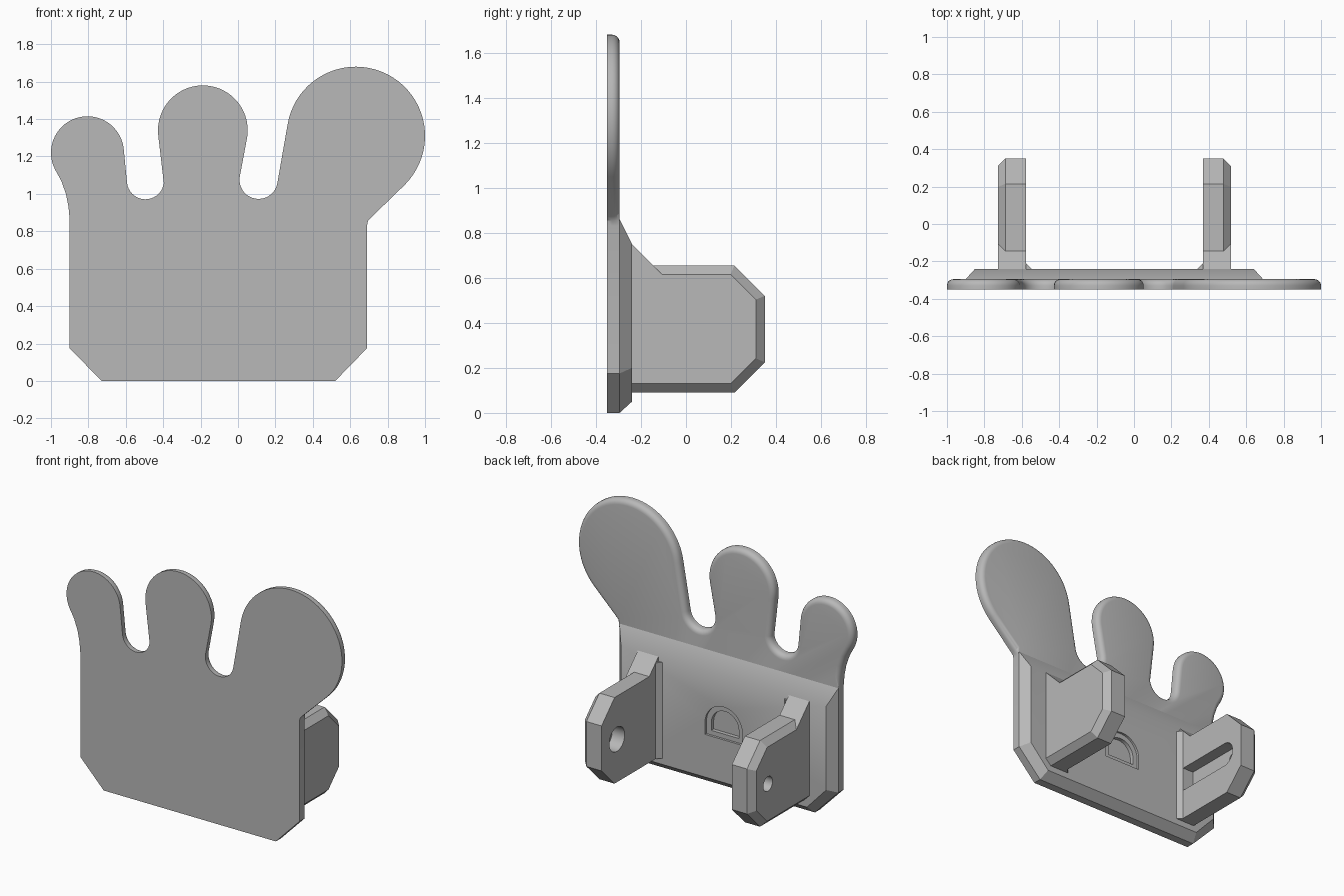
import bpy
import bmesh
from math import cos, sin, radians
from mathutils import Vector

if "Cube" in bpy.data.objects:
    bpy.data.objects.remove(bpy.data.objects["Cube"], do_unlink=True)

grey = bpy.data.materials.new("plain grey")
grey.use_nodes = True
GREY = (0.48, 0.48, 0.48, 1)
grey.diffuse_color = GREY
grey.node_tree.nodes["Principled BSDF"].inputs["Base Color"].default_value = GREY


def loft(name, rings):
    """Solid skinned through rings of equal length, capped at both ends."""
    bm = bmesh.new()
    loops = [[bm.verts.new(p) for p in ring] for ring in rings]
    n = len(loops[0])
    for a, b in zip(loops, loops[1:]):
        for i in range(n):
            j = (i + 1) % n
            bm.faces.new((a[i], a[j], b[j], b[i]))
    bm.faces.new(loops[0])
    bm.faces.new(loops[-1])
    bmesh.ops.recalc_face_normals(bm, faces=bm.faces)
    mesh = bpy.data.meshes.new(name)
    bm.to_mesh(mesh)
    bm.free()
    mesh.materials.append(grey)
    obj = bpy.data.objects.new(name, mesh)
    bpy.context.collection.objects.link(obj)
    return obj


def ring_y(points, y):
    return [(x, y, z) for x, z in points]


def ring_x(points, x):
    return [(x, y, z) for y, z in points]


def arc(cx, cz, r, start, end, steps=28):
    angles = [radians(start + (end - start) * i / steps) for i in range(steps + 1)]
    return [(cx + r * cos(a), cz + r * sin(a)) for a in angles]


def activate(obj):
    bpy.ops.object.select_all(action="DESELECT")
    obj.select_set(True)
    bpy.context.view_layer.objects.active = obj


def cut(target, cutter):
    cutter.hide_render = True
    mod = target.modifiers.new("cut", "BOOLEAN")
    mod.operation = "DIFFERENCE"
    mod.solver = "EXACT"
    mod.object = cutter
    activate(target)
    bpy.ops.object.modifier_apply(modifier=mod.name)
    bpy.data.objects.remove(cutter, do_unlink=True)


def smooth(obj):
    activate(obj)
    bpy.ops.object.shade_smooth_by_angle(angle=radians(30))


# Front plate: three rounded lobes above a body with clipped lower corners
FRONT, MID, BACK = -0.35, -0.295, -0.24
SHOULDER = 0.86
body = [(0.69, 0.175), (0.52, 0), (-0.73, 0), (-0.9, 0.175)]
outline = (
    body
    + [(-0.9, SHOULDER), (-0.906, 0.93), (-0.92, 1.0), (-0.945, 1.07)]
    + arc(-0.805, 1.22, 0.195, 210, 7)
    + arc(-0.495, 1.07, 0.099, 187, 353, 18)
    + arc(-0.188, 1.34, 0.24, 187, -9)
    + arc(0.11, 1.075, 0.102, 171, 351, 18)
    + arc(0.63, 1.31, 0.37, 171, -45, 40)
    + [(0.71, 0.872), (0.695, 0.855), (0.69, 0.83)]
)


def inset(points, d):
    """Move the points above the shoulder inward (outline runs clockwise)."""
    result = []
    for i, p in enumerate(points):
        p = Vector(p)
        if p.y > SHOULDER + 0.01:
            t = (Vector(points[(i + 1) % len(points)]) - Vector(points[i - 1])).normalized()
            p = p + d * Vector((t.y, -t.x))
        result.append(tuple(p))
    return result


FILLET = 0.034
rings = [ring_y(outline, FRONT)]
for k in range(6):
    a = radians(18 * k)
    rings.append(ring_y(inset(outline, FILLET * (1 - cos(a))), MID - FILLET * (1 - sin(a))))
plate = loft("front_plate", rings)
smooth(plate)

# Chamfered backing block
base = body + [(-0.9, SHOULDER), (0.69, SHOULDER)]
raised = [(0.64, 0.2), (0.5, 0.05), (-0.71, 0.05), (-0.85, 0.2), (-0.85, 0.75), (0.64, 0.75)]
block = loft("backing_block", [ring_y(base, MID), ring_y(raised, BACK)])

# Arched recess in the middle of the block, in two steps
CX = -0.105
for r, low, depth in ((0.135, 0.33, 0.015), (0.1, 0.36, 0.04)):
    arch = arc(CX, 0.41, r, 0, 180) + [(CX - r, low), (CX + r, low)]
    cut(block, loft("arch_cutter", [ring_y(arch, BACK - depth), ring_y(arch, BACK + 0.05)]))

# Arms: full profile on the inner side, chamfered on the outer side
full = [(-0.27, 0.78), (-0.145, 0.655), (0.215, 0.655), (0.35, 0.52),
        (0.35, 0.225), (0.215, 0.09), (-0.27, 0.09)]
narrow = [(-0.27, 0.78), (-0.105, 0.615), (0.198, 0.615), (0.31, 0.503),
          (0.31, 0.242), (0.198, 0.13), (-0.27, 0.13)]
HOLE_Y, HOLE_Z = 0.19, 0.372
arms = {}
for name, side in (("left", 1), ("right", -1)):
    inner = CX + side * 0.473
    arm = loft(name + "_arm", [ring_x(full, inner), ring_x(full, inner + side * 0.11),
                               ring_x(narrow, inner + side * 0.15)])
    arms[name] = (arm, inner)
    # Small fillet strip where the arm meets the block
    strip = [(inner + side * 0.01, BACK - 0.01), (inner + side * 0.01, BACK + 0.03),
             (inner, BACK + 0.03), (inner - side * 0.03, BACK), (inner - side * 0.03, BACK - 0.01)]
    loft(name + "_root_strip", [[(x, y, z) for x, y in strip] for z in (0.09, 0.72)])

# Blind pivot socket in the left arm
arm, inner = arms["left"]
socket = arc(HOLE_Y, HOLE_Z, 0.08, 0, 345, 23)
cut(arm, loft("socket_cutter", [ring_x(socket, inner - 0.05), ring_x(socket, inner + 0.09)]))
smooth(arm)

# Guide slot and small through hole in the right arm
arm, inner = arms["right"]
slot = arc(HOLE_Y, HOLE_Z, 0.08, -90, 90, 16) + [(-0.21, HOLE_Z + 0.08), (-0.21, HOLE_Z - 0.08)]
cut(arm, loft("slot_cutter", [ring_x(slot, inner + 0.05), ring_x(slot, inner - 0.08)]))
pin = arc(HOLE_Y, HOLE_Z, 0.048, 0, 345, 23)
cut(arm, loft("pin_cutter", [ring_x(pin, inner + 0.05), ring_x(pin, inner - 0.2)]))
smooth(arm)
smooth(block)
